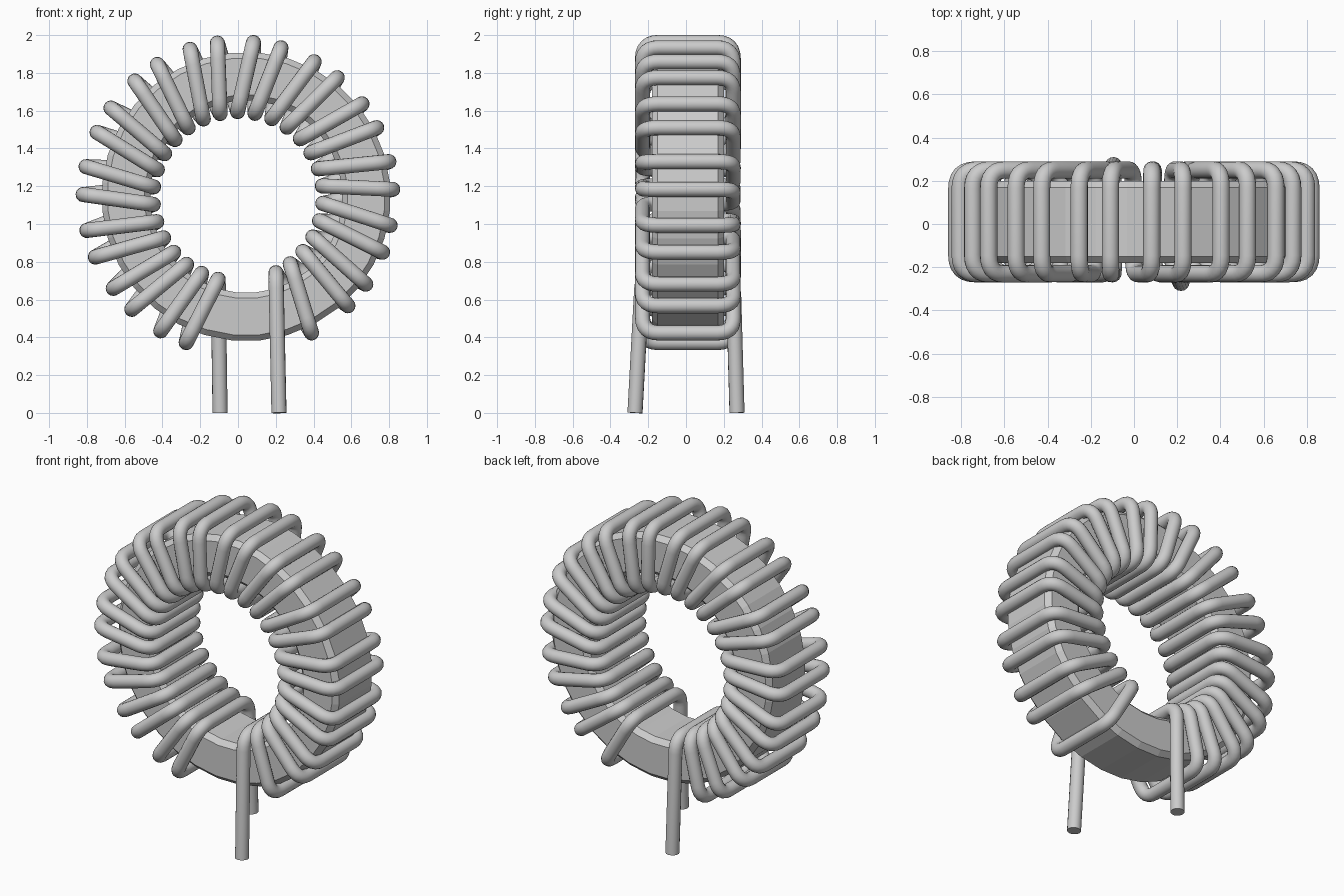
import bpy, bmesh, math
from mathutils import Vector, Matrix

cube = bpy.data.objects.get("Cube")
if cube:
    bpy.data.objects.remove(cube)

grey = bpy.data.materials.new("plain grey")
grey.use_nodes = True
colour = (0.6, 0.6, 0.6, 1)
grey.diffuse_color = colour
grey.node_tree.nodes["Principled BSDF"].inputs["Base Color"].default_value = colour

CENTRE_Z = 1.145
MID_Y = 0.01


# Ring core: chamfered rectangle spun around the y axis
def make_core(inner, outer, half, chamfer, sides):
    c = chamfer
    profile = [(inner + c, -half), (outer - c, -half), (outer, -half + c), (outer, half - c),
               (outer - c, half), (inner + c, half), (inner, half - c), (inner, -half + c)]
    bm = bmesh.new()
    turn = Matrix.Rotation(math.pi / sides, 3, 'Y')
    verts = [bm.verts.new(turn @ Vector((r, y, 0))) for r, y in profile]
    edges = [bm.edges.new((verts[i - 1], verts[i])) for i in range(len(verts))]
    bmesh.ops.spin(bm, geom=verts + edges, cent=(0, 0, 0), axis=(0, 1, 0),
                   angle=math.tau, steps=sides, use_duplicate=False)
    bmesh.ops.remove_doubles(bm, verts=bm.verts, dist=0.0005)
    bmesh.ops.recalc_face_normals(bm, faces=bm.faces)
    mesh = bpy.data.meshes.new("ring_core")
    bm.to_mesh(mesh)
    bm.free()
    obj = bpy.data.objects.new("ring_core", mesh)
    obj.location = (0.043, MID_Y, CENTRE_Z)
    bpy.context.collection.objects.link(obj)
    mesh.materials.append(grey)


# Replace each sharp corner of a path by a short curve
def round_corners(points, radius, steps=6):
    path = [points[0]]
    for before, corner, after in zip(points, points[1:], points[2:]):
        a = corner + (before - corner).normalized() * radius
        b = corner + (after - corner).normalized() * radius
        for i in range(steps + 1):
            t = i / steps
            path.append(a * (1 - t) ** 2 + corner * 2 * t * (1 - t) + b * t * t)
    return path + [points[-1]]


def on_ring(radius, degrees, y):
    a = math.radians(degrees)
    return Vector((radius * math.cos(a), y, CENTRE_Z + radius * math.sin(a)))


make_core(0.51, 0.765, 0.19, 0.03, 32)

# Winding: one wire from the back leg, around the core, to the front leg
WIRE, INNER, OUTER = 0.04, 0.45, 0.82
FRONT, BACK = MID_Y - 0.24, MID_Y + 0.24
TURNS, STEP = 27, 11.87
points = [Vector((-0.095, BACK + 0.02, 0))]
for k in range(TURNS):
    inner = 256.5 - STEP * k
    outer = 251.2 - STEP * k + (0.75 if k % 2 else -0.75)
    if k == TURNS - 1:
        outer -= 3.5
    points += [on_ring(INNER, inner, BACK), on_ring(INNER, inner, FRONT),
               on_ring(OUTER, outer, FRONT), on_ring(OUTER, outer, BACK)]
points += [on_ring(INNER, -63.5, BACK), on_ring(INNER, -63.5, FRONT),
           Vector((0.217, FRONT - 0.04, 0))]

curve = bpy.data.curves.new("wire_winding", 'CURVE')
curve.dimensions = '3D'
curve.bevel_depth = WIRE
curve.bevel_resolution = 6
curve.use_fill_caps = True
path = round_corners(points, 0.085)
spline = curve.splines.new('POLY')
spline.points.add(len(path) - 1)
for point, co in zip(spline.points, path):
    point.co = (*co, 1)
curve.materials.append(grey)
wire = bpy.data.objects.new("wire_winding", curve)
bpy.context.collection.objects.link(wire)

# Turn the wire into a mesh with smooth sides and sharp cut ends
bpy.ops.object.select_all(action='DESELECT')
wire.select_set(True)
bpy.context.view_layer.objects.active = wire
bpy.ops.object.convert(target='MESH')
bpy.ops.object.shade_smooth_by_angle(angle=math.radians(40))
